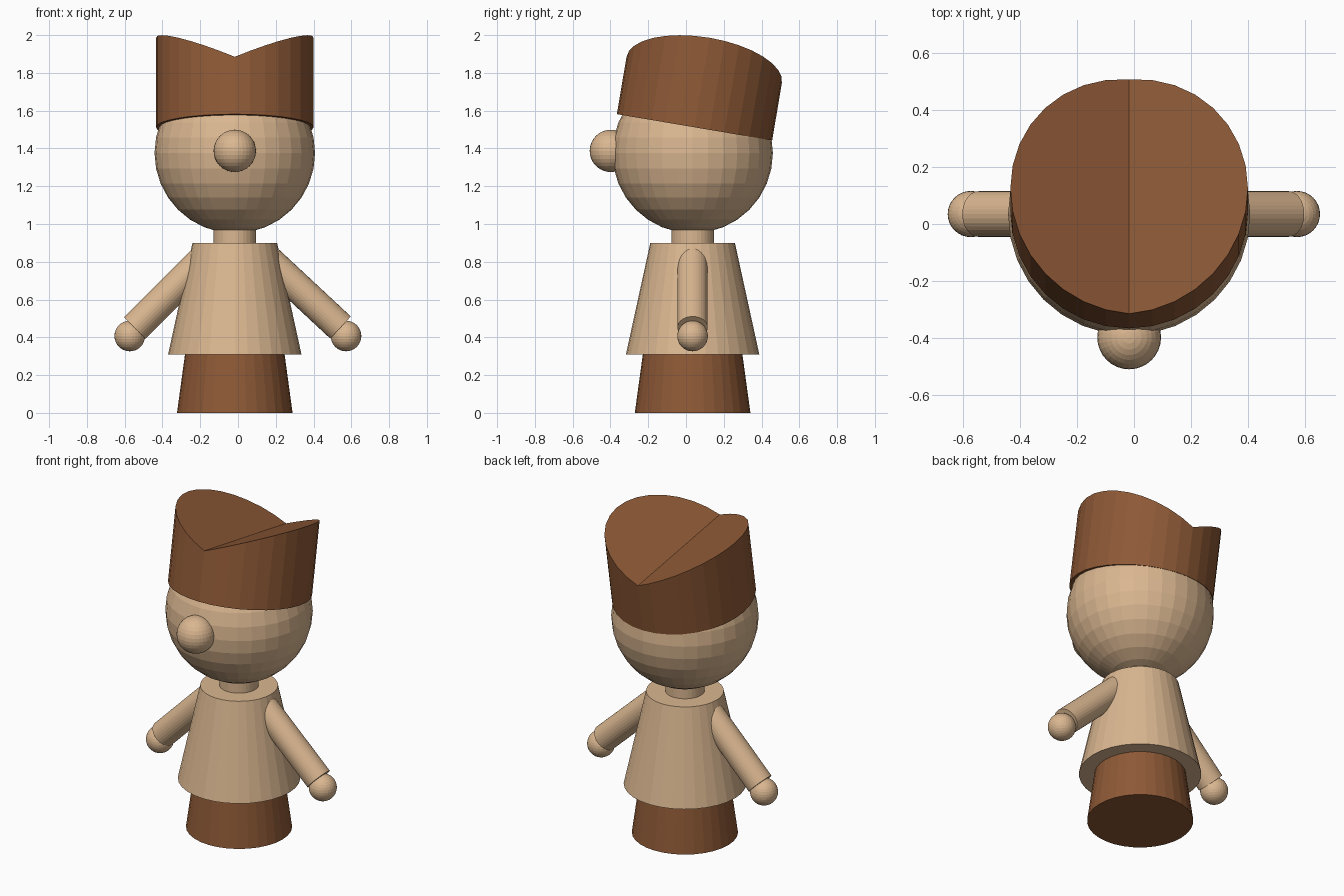
import bpy, bmesh, math
from mathutils import Vector, Matrix

if "Cube" in bpy.data.objects:
    bpy.data.objects.remove(bpy.data.objects["Cube"])

CX, CY = -0.017, 0.035   # body axis
SIDES = 32


def material(name, rgb):
    m = bpy.data.materials.new(name)
    m.diffuse_color = (*rgb, 1)
    m.use_nodes = True
    m.node_tree.nodes["Principled BSDF"].inputs["Base Color"].default_value = m.diffuse_color
    return m


TAN = material("tan", (0.70, 0.47, 0.28))
BROWN = material("brown", (0.27, 0.10, 0.037))


def finish(bm, name, mat, matrix):
    bmesh.ops.recalc_face_normals(bm, faces=bm.faces)
    me = bpy.data.meshes.new(name)
    bm.to_mesh(me)
    bm.free()
    me.materials.append(mat)
    ob = bpy.data.objects.new(name, me)
    ob.matrix_world = matrix
    bpy.context.collection.objects.link(ob)
    return ob


def cone(name, mat, a, b, r1, r2):
    """Capped cone or cylinder from point a to point b."""
    a, b = Vector(a), Vector(b)
    axis = b - a
    bm = bmesh.new()
    bmesh.ops.create_cone(bm, cap_ends=True, segments=SIDES, radius1=r1,
                          radius2=r2, depth=axis.length)
    rot = Vector((0, 0, 1)).rotation_difference(axis).to_matrix().to_4x4()
    return finish(bm, name, mat, Matrix.Translation((a + b) / 2) @ rot)


def ball(name, mat, centre, r):
    bm = bmesh.new()
    bmesh.ops.create_uvsphere(bm, u_segments=SIDES, v_segments=16, radius=r)
    return finish(bm, name, mat, Matrix.Translation(centre))


# Legs, tunic and neck share one axis
cone("legs", BROWN, (CX, CY, 0), (CX, CY, 0.6), 0.306, 0.224)
cone("tunic", TAN, (CX, CY, 0.31), (CX, CY, 0.90), 0.353, 0.224)
cone("neck", TAN, (CX, CY, 0.85), (CX, CY, 1.02), 0.113, 0.113)

# Head and nose
ball("head", TAN, (CX, CY, 1.376), 0.425)
ball("nose", TAN, (CX, -0.398, 1.387), 0.112)

# Arms and hands
for side, wrist, shoulder, hand in (
        ("left", (-0.546, CY, 0.45), (-0.17, CY, 0.826), (-0.573, CY, 0.407)),
        ("right", (0.543, CY, 0.452), (0.15, CY, 0.818), (0.572, CY, 0.407))):
    cone(side + "_arm", TAN, wrist, shoulder, 0.08, 0.08)
    ball(side + "_hand", TAN, hand, 0.081)

# Hat: tilted round tube whose top is a V-shaped valley running front to back
R, VALLEY, SLOPE = 0.417, 0.308, 0.414
bm = bmesh.new()
low, high = [], []
for i in range(SIDES):
    t = math.tau * i / SIDES
    x, y = R * math.cos(t), R * math.sin(t)
    low.append(bm.verts.new((x, y, 0)))
    high.append(bm.verts.new((x, y, VALLEY + SLOPE * abs(x))))
for i in range(SIDES):
    j = (i + 1) % SIDES
    bm.faces.new((low[i], low[j], high[j], high[i]))
bm.faces.new(low[::-1])
q = SIDES // 4
bm.faces.new(high[q:3 * q + 1])
bm.faces.new(high[3 * q:] + high[:q + 1])
finish(bm, "hat", BROWN, Matrix.Translation((CX, 0.045, 1.512))
       @ Matrix.Rotation(math.radians(-9.6), 4, 'X'))
